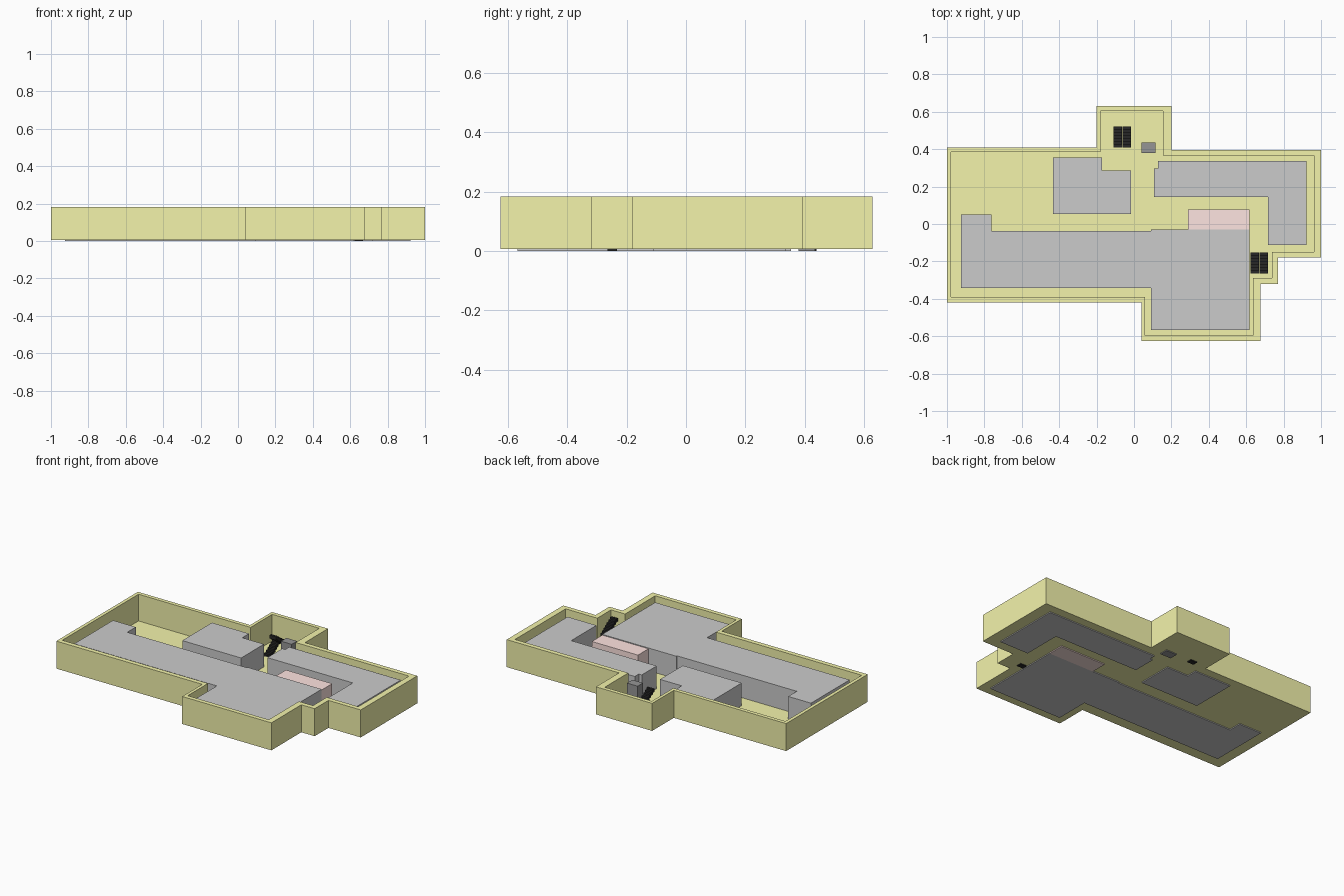
import bpy, bmesh

if "Cube" in bpy.data.objects:
    bpy.data.objects.remove(bpy.data.objects["Cube"])


def material(name, rgb):
    m = bpy.data.materials.new(name)
    m.diffuse_color = (*rgb, 1)
    m.use_nodes = True
    m.node_tree.nodes["Principled BSDF"].inputs["Base Color"].default_value = m.diffuse_color
    return m


yellow = material("yellow", (0.9, 0.9, 0.41))
pink = material("pink", (1.0, 0.78, 0.75))
black = material("black", (0.02, 0.02, 0.02))
dark = material("dark_grey", (0.3, 0.3, 0.3))


def finish(name, bm, mat=None):
    bmesh.ops.recalc_face_normals(bm, faces=bm.faces)
    me = bpy.data.meshes.new(name)
    bm.to_mesh(me)
    bm.free()
    ob = bpy.data.objects.new(name, me)
    bpy.context.collection.objects.link(ob)
    if mat:
        me.materials.append(mat)
    return ob


def add_prism(bm, pts, z0, z1):
    low = [bm.verts.new((x, y, z0)) for x, y in pts]
    high = [bm.verts.new((x, y, z1)) for x, y in pts]
    bridge(bm, low, high)
    bm.faces.new(low[::-1])
    bm.faces.new(high)


def bridge(bm, a, b):
    n = len(a)
    for i in range(n):
        j = (i + 1) % n
        bm.faces.new((a[i], a[j], b[j], b[i]))


def rect(x0, y0, x1, y1):
    return [(x0, y0), (x1, y0), (x1, y1), (x0, y1)]


def prism(name, pts, z0, z1, mat=None):
    bm = bmesh.new()
    add_prism(bm, pts, z0, z1)
    return finish(name, bm, mat)


# Open tray: outer walls, rim, inner walls and floor
outer = [(-1, .41), (-.2, .41), (-.2, .63), (.2, .63), (.2, .395), (1, .395), (1, -.18),
         (.77, -.18), (.77, -.32), (.675, -.32), (.675, -.625), (.04, -.625), (.04, -.42), (-1, -.42)]
inner = [(-.978, .385), (-.18, .385), (-.18, .605), (.155, .605), (.155, .365), (.962, .365), (.962, -.15),
         (.737, -.15), (.737, -.29), (.637, -.29), (.637, -.597), (.06, -.597), (.06, -.39), (-.978, -.39)]
bm = bmesh.new()
rings = [[bm.verts.new((x, y, z)) for x, y in pts]
         for pts, z in ((outer, .006), (outer, .183), (inner, .183), (inner, .011))]
for a, b in zip(rings, rings[1:]):
    bridge(bm, a, b)
bm.faces.new(rings[0])
bm.faces.new(rings[-1])
finish("outer_walls_and_floor", bm, yellow)

# Room blocks
H = .157
prism("main_room_block", [(-.925, .05), (-.763, .05), (-.763, -.037), (.09, -.037), (.09, -.03), (.617, -.03),
                          (.617, -.568), (.09, -.568), (.09, -.343), (-.925, -.343)], 0, H)
prism("centre_room_block", [(-.434, .355), (-.17, .355), (-.17, .286), (-.015, .286),
                            (-.015, .053), (-.434, .053)], 0, H)
prism("right_room_block", [(.128, .338), (.922, .338), (.922, -.112), (.716, -.112), (.716, .145),
                           (.107, .145), (.107, .297), (.128, .297)], 0, H)
prism("pink_room_block", rect(.288, -.03, .617, .077), 0, .152, pink)
prism("lift_box", rect(.04, .38, .116, .435), 0, .155, dark)


# Switchback stairs: one flight up along +y, the second back along -y
def stairs(name, x0, x1, y0, y1, steps=7):
    bm = bmesh.new()
    mid, d, rise = (x0 + x1) / 2, (y1 - y0) / steps, H / (2 * steps)
    for i in range(steps):
        ya = y0 + i * d
        z = i * rise
        add_prism(bm, rect(x0, ya, mid - .002, ya + d), max(0, z - rise), z + rise)
        yb = y1 - i * d
        z += H / 2
        add_prism(bm, rect(mid + .002, yb - d, x1, yb), z - rise, z + rise)
    finish(name, bm, black)


stairs("back_stairs", -.11, -.015, .408, .52)
stairs("side_stairs", .622, .716, -.265, -.152)
